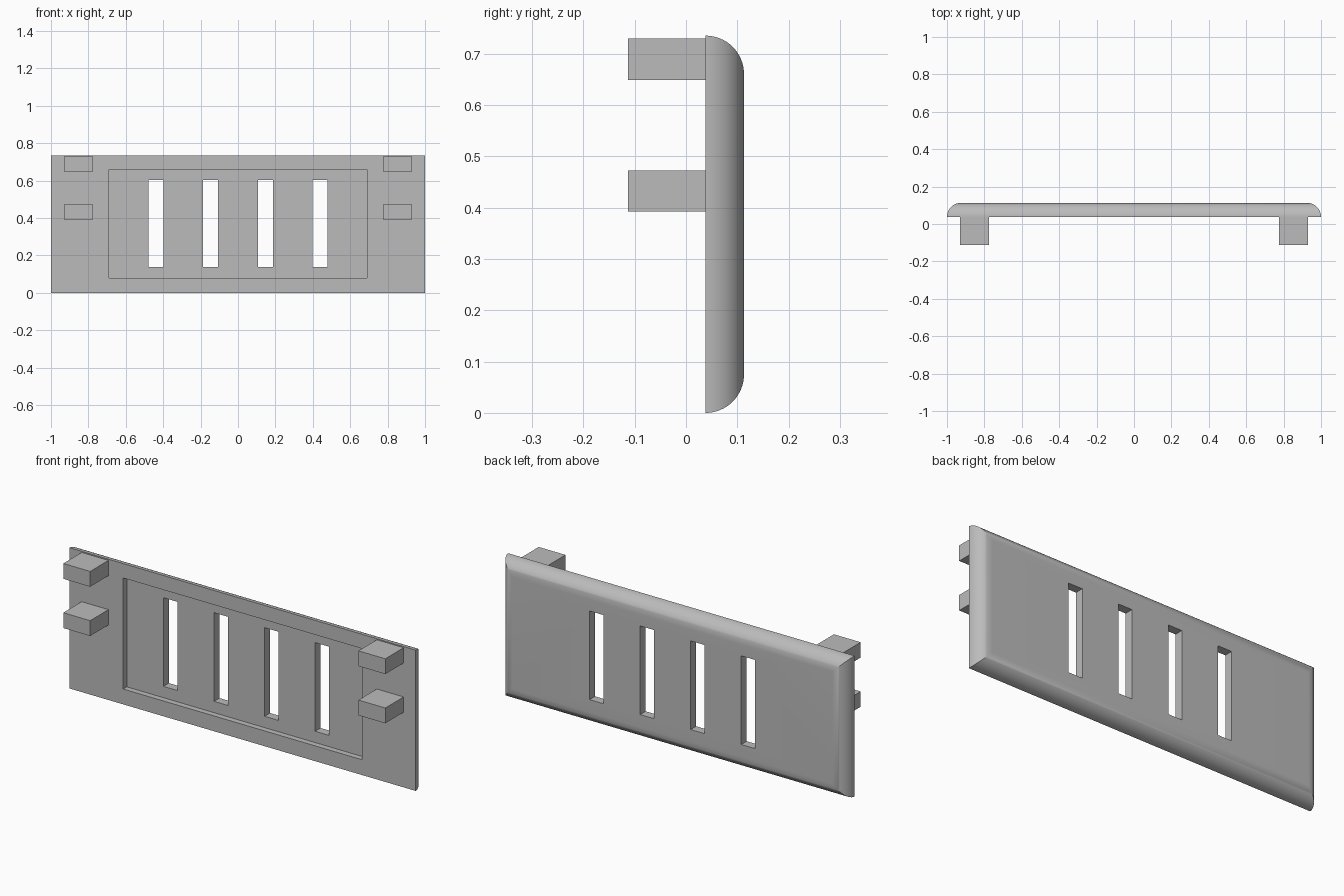
import bpy
import bmesh
import math

cube = bpy.data.objects.get("Cube")
if cube:
    bpy.data.objects.remove(cube, do_unlink=True)

# Overall sizes
HALF_W, HEIGHT = 1.0, 0.735
FRONT, BACK = 0.038, 0.113
RADIUS = BACK - FRONT
STEPS = 16

grey = bpy.data.materials.new("plain grey")
grey.use_nodes = True
colour = (0.5, 0.5, 0.5, 1)
grey.diffuse_color = colour
grey.node_tree.nodes["Principled BSDF"].inputs["Base Color"].default_value = colour


def make_object(name, bm):
    bmesh.ops.recalc_face_normals(bm, faces=bm.faces)
    mesh = bpy.data.meshes.new(name)
    bm.to_mesh(mesh)
    bm.free()
    mesh.materials.append(grey)
    obj = bpy.data.objects.new(name, mesh)
    bpy.context.collection.objects.link(obj)
    return obj


def box(name, x, y, z):
    """Box spanning the (low, high) pairs x, y and z."""
    bm = bmesh.new()
    bmesh.ops.create_cube(bm, size=1)
    for v in bm.verts:
        for i, (low, high) in enumerate((x, y, z)):
            v.co[i] = low if v.co[i] < 0 else high
    return make_object(name, bm)


def cut(target, cutter):
    mod = target.modifiers.new("cut", 'BOOLEAN')
    mod.operation = 'DIFFERENCE'
    mod.solver = 'EXACT'
    mod.object = cutter
    bpy.context.view_layer.objects.active = target
    bpy.ops.object.modifier_apply(modifier=mod.name)
    bpy.data.objects.remove(cutter, do_unlink=True)


# Panel: rectangles shrinking along a quarter circle, with mitred corners
bm = bmesh.new()
rings = []
for i in range(STEPS + 1):
    angle = math.pi / 2 * i / STEPS
    inset = RADIUS * (1 - math.cos(angle))
    y = FRONT + RADIUS * math.sin(angle)
    w, low, high = HALF_W - inset, inset, HEIGHT - inset
    rings.append([bm.verts.new((px, y, pz)) for px, pz in
                  ((-w, low), (w, low), (w, high), (-w, high))])
for a, b in zip(rings, rings[1:]):
    for k in range(4):
        n = (k + 1) % 4
        bm.faces.new((a[k], a[n], b[n], b[k]))
bm.faces.new(rings[0])
bm.faces.new(rings[-1])
panel = make_object("panel", bm)

# Shallow recess in the front and four slots right through
cut(panel, box("recess_cutter", (-0.69, 0.69), (FRONT - 0.1, FRONT + 0.03), (0.08, 0.66)))
for i in range(4):
    centre = (i - 1.5) * 0.292
    cut(panel, box("slot_cutter", (centre - 0.04, centre + 0.04),
                   (FRONT - 0.1, BACK + 0.1), (0.139, 0.602)))

bpy.ops.object.select_all(action='DESELECT')
panel.select_set(True)
bpy.context.view_layer.objects.active = panel
bpy.ops.object.shade_smooth_by_angle(angle=math.radians(30))

# Mounting pegs on the front, two at each end
for side, x in (("right", (-0.93, -0.775)), ("left", (0.775, 0.93))):
    for level, z in (("lower", (0.392, 0.472)), ("upper", (0.649, 0.729))):
        box(f"{level}_{side}_peg", x, (-0.113, FRONT), z)
